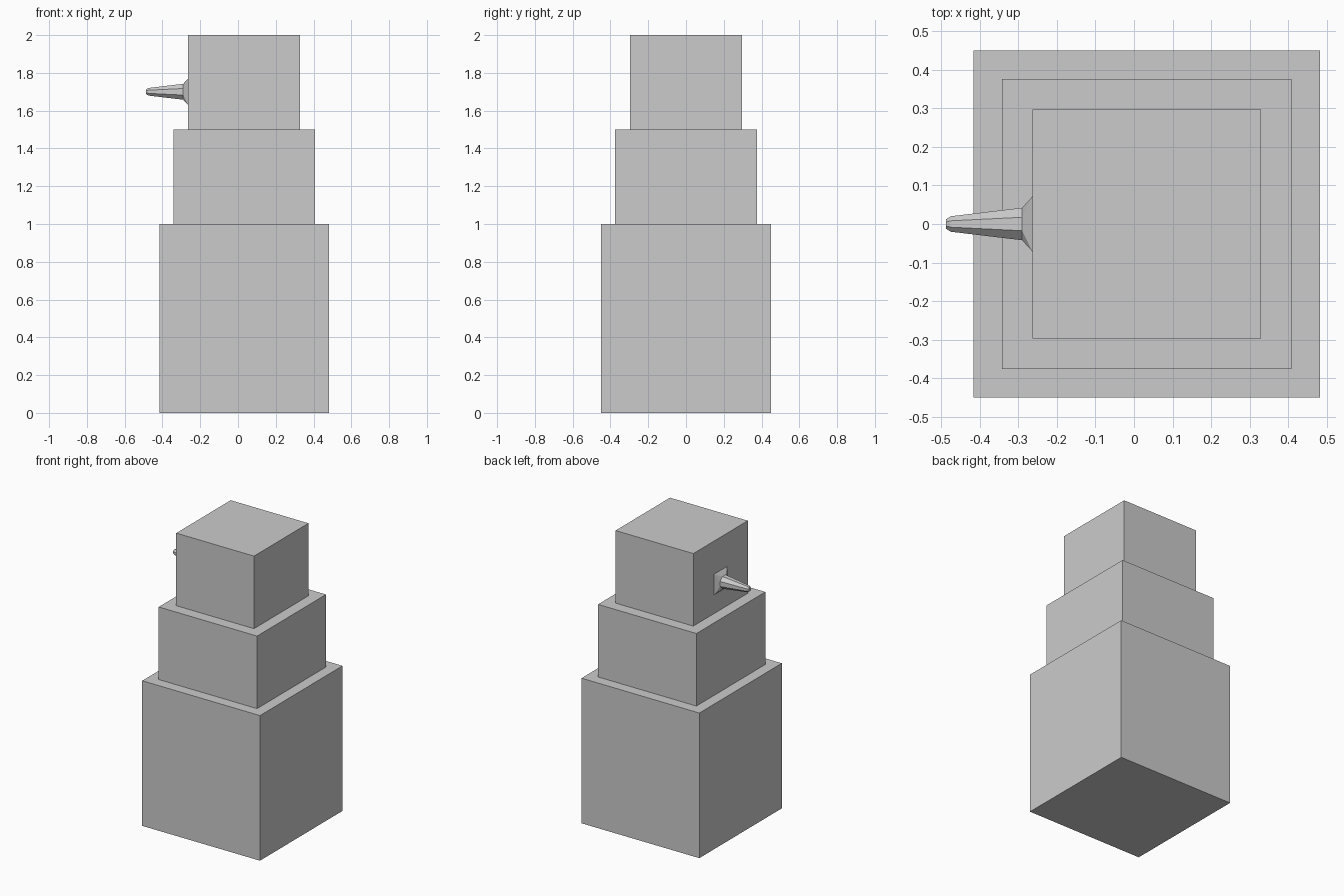
import bpy, bmesh
from math import sin, cos, pi, sqrt

if "Cube" in bpy.data.objects:
    bpy.data.objects.remove(bpy.data.objects["Cube"])

CX = 0.033          # body axis, offset because the nose sticks out to -x
NOSE_Z = 1.70
NOSE_HALF = 0.071   # half width of the square nose root


def add_object(name, bm):
    bmesh.ops.recalc_face_normals(bm, faces=bm.faces)
    mesh = bpy.data.meshes.new(name)
    bm.to_mesh(mesh)
    bm.free()
    obj = bpy.data.objects.new(name, mesh)
    bpy.context.collection.objects.link(obj)
    return obj


def block(half, z0, z1):
    bm = bmesh.new()
    bmesh.ops.create_cube(bm, size=2)
    for v in bm.verts:
        v.co = (CX + v.co.x * half, v.co.y * half, z0 if v.co.z < 0 else z1)
    bm.normal_update()
    return bm


def ring(bm, x, radius, sides):
    verts = []
    for i in range(sides):
        a = 2 * pi * (i + 0.5) / sides
        verts.append(bm.verts.new((x, radius * cos(a), NOSE_Z + radius * sin(a))))
    return verts


# Stacked body blocks
add_object("lower_body", block(0.449, 0, 1))
add_object("middle_body", block(0.375, 1, 1.5))

# Head block, with a square opening where the nose grows out
bm = block(0.2965, 1.5, 2)
side = min(bm.faces, key=lambda f: f.calc_center_median().x)
bmesh.ops.inset_individual(bm, faces=[side], thickness=0.1)
mid = side.calc_center_median()
for v in side.verts:
    v.co.y = NOSE_HALF if v.co.y > mid.y else -NOSE_HALF
    v.co.z = NOSE_Z + (NOSE_HALF if v.co.z > mid.z else -NOSE_HALF)
bmesh.ops.delete(bm, geom=[side], context='FACES_ONLY')
add_object("head", bm)

# Nose: square root flaring into a tapered eight-sided cone with a blunt tip
bm = bmesh.new()
root = ring(bm, CX - 0.2965, NOSE_HALF * sqrt(2), 4)
rings = [ring(bm, x, r / cos(pi / 8), 8)
         for x, r in ((-0.29, 0.042), (-0.475, 0.020), (-0.487, 0.012))]
first = rings[0]
for k in range(4):
    a, b = root[k], root[(k + 1) % 4]
    p, q, r = first[2 * k], first[2 * k + 1], first[(2 * k + 2) % 8]
    bm.faces.new((a, p, q))
    bm.faces.new((a, q, r, b))
for r0, r1 in zip(rings, rings[1:]):
    for i in range(8):
        j = (i + 1) % 8
        bm.faces.new((r0[i], r0[j], r1[j], r1[i]))
bm.faces.new(rings[-1])
add_object("nose", bm)
